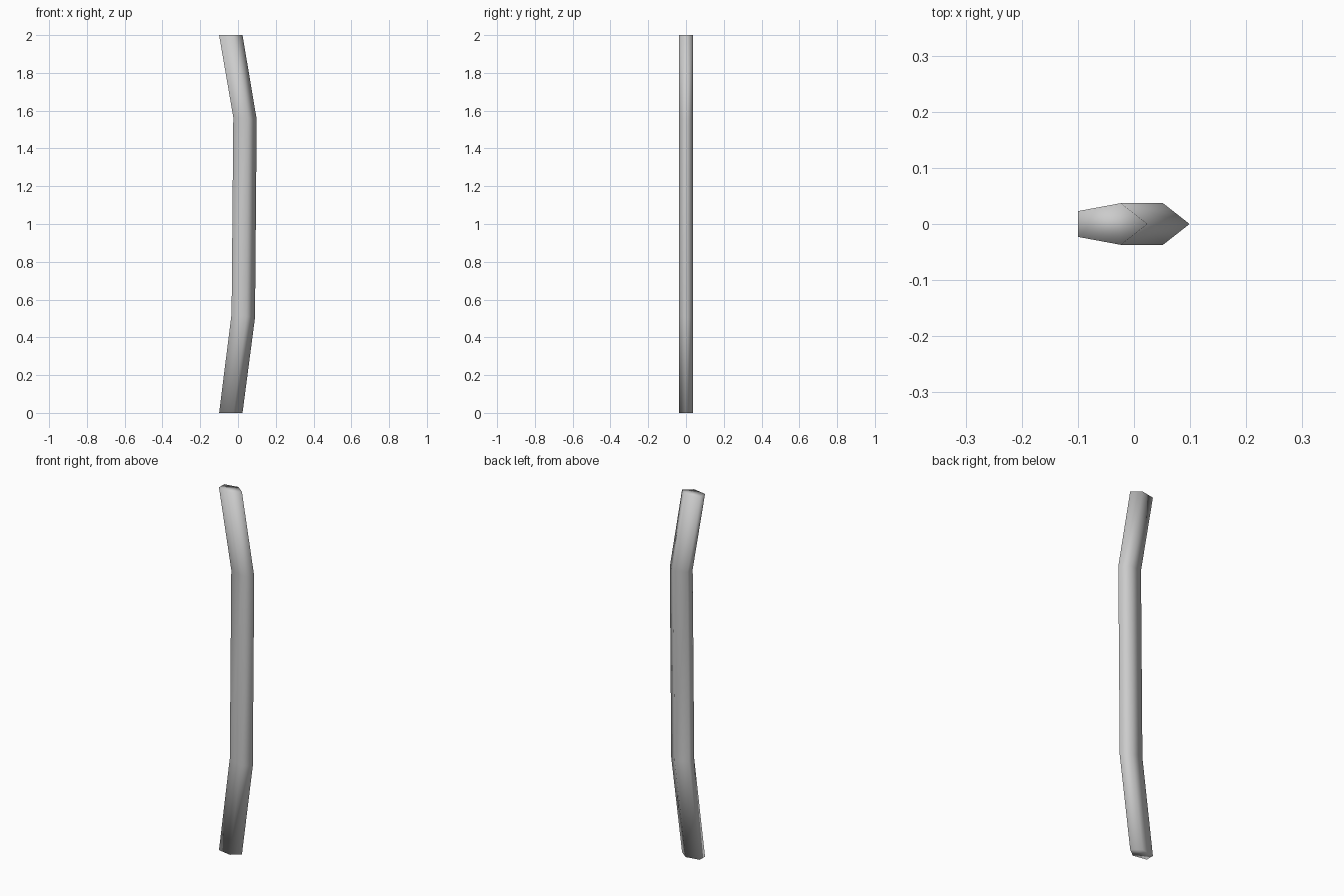
import bpy, bmesh, math

if "Cube" in bpy.data.objects:
    bpy.data.objects.remove(bpy.data.objects["Cube"])

# Five-sided flattened section swept through four stations
R, FLAT, SIDES = 0.0685, 0.57, 5
# (centre x, z, rise of ring towards its left side)
stations = [(-0.0446, 0.0, 0.0), (0.0215, 0.515, 0.16),
            (0.0305, 1.56, -0.09 * -1), (-0.0446, 2.0, 0.0)]

bm = bmesh.new()
rings = []
for cx, z, tilt in stations:
    ring = []
    for i in range(SIDES):
        a = 2 * math.pi * i / SIDES
        dx = R * math.cos(a)
        ring.append(bm.verts.new((cx + dx, R * FLAT * math.sin(a), z - tilt * dx)))
    rings.append(ring)

# Side walls
for lo, hi in zip(rings, rings[1:]):
    for i in range(SIDES):
        j = (i + 1) % SIDES
        bm.faces.new((lo[i], lo[j], hi[j], hi[i]))

# End caps
bm.faces.new(rings[0][::-1])
bm.faces.new(rings[-1])
for f in bm.faces:
    f.smooth = True
bmesh.ops.recalc_face_normals(bm, faces=bm.faces[:])

mesh = bpy.data.meshes.new("bent_pole")
bm.to_mesh(mesh)
bm.free()
pole = bpy.data.objects.new("bent_pole", mesh)
bpy.context.collection.objects.link(pole)
